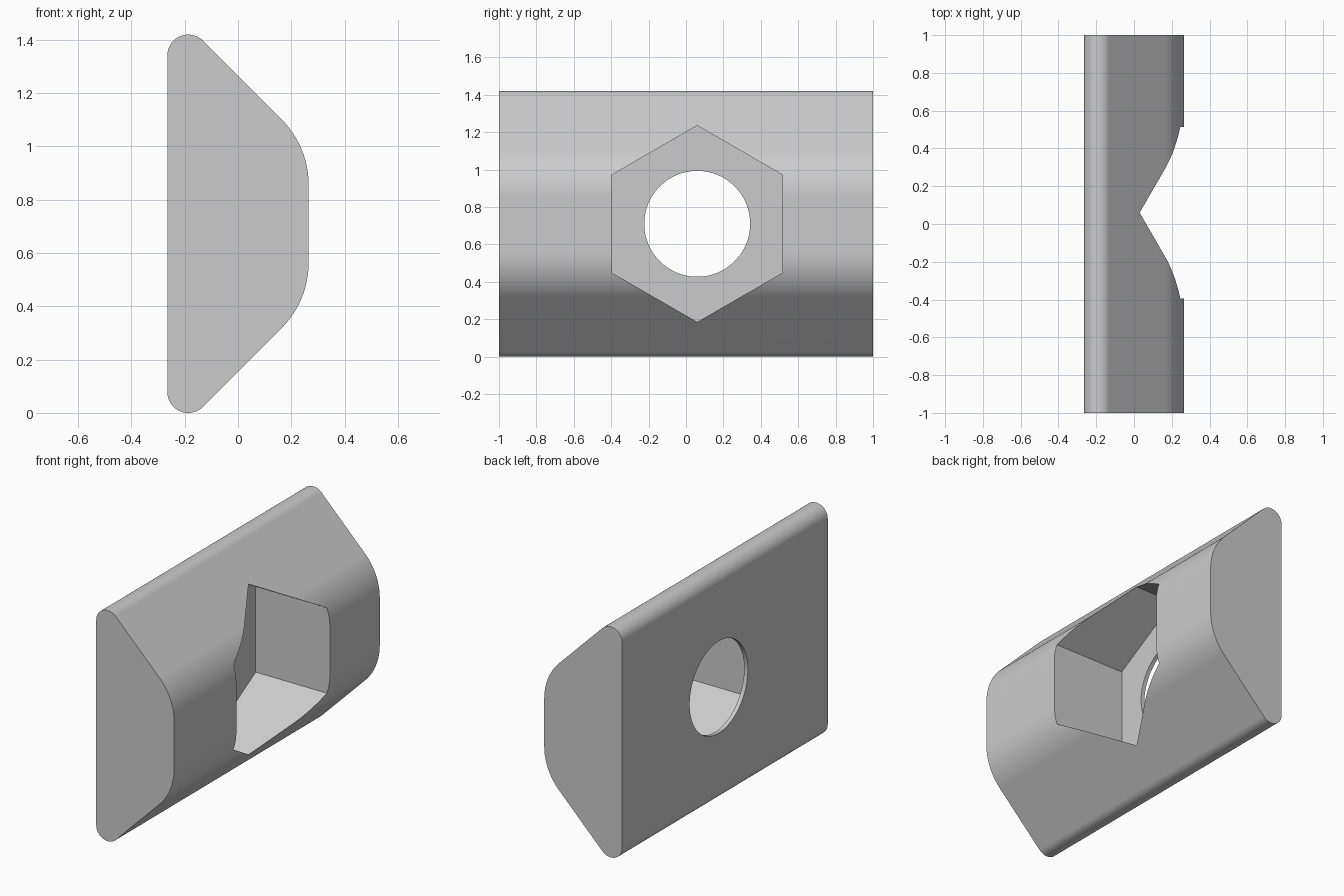
import bpy, bmesh, math
from mathutils import Matrix

cube = bpy.data.objects.get("Cube")
if cube:
    bpy.data.objects.remove(cube, do_unlink=True)

HALF_LENGTH, HALF_DEPTH, HEIGHT = 1.0, 0.265, 1.42
MID = HEIGHT / 2
TIP_R, NOSE_R = 0.078, 0.345
HOLE_Y = 0.06
POCKET_FLOOR = -0.24

grey = bpy.data.materials.new("plain grey")
grey.use_nodes = True
grey.diffuse_color = (0.6, 0.6, 0.6, 1)
grey.node_tree.nodes["Principled BSDF"].inputs["Base Color"].default_value = grey.diffuse_color


def make_object(name, bm):
    bmesh.ops.recalc_face_normals(bm, faces=bm.faces)
    mesh = bpy.data.meshes.new(name)
    bm.to_mesh(mesh)
    bm.free()
    mesh.materials.append(grey)
    obj = bpy.data.objects.new(name, mesh)
    bpy.context.collection.objects.link(obj)
    return obj


def arc(cx, cz, r, start, end, steps):
    angles = [math.radians(start + (end - start) * i / steps) for i in range(steps + 1)]
    return [(cx + r * math.cos(a), cz + r * math.sin(a)) for a in angles]


def prism_along_x(name, sides, radius, x0, x1, turn=0):
    bm = bmesh.new()
    bmesh.ops.create_cone(bm, cap_ends=True, segments=sides, radius1=radius,
                          radius2=radius, depth=x1 - x0)
    place = (Matrix.Translation(((x0 + x1) / 2, HOLE_Y, MID))
             @ Matrix.Rotation(math.pi / 2, 4, 'Y') @ Matrix.Rotation(turn, 4, 'Z'))
    bm.transform(place)
    return make_object(name, bm)


# Body: rounded, tapered section swept along its length
nose_z = MID + (HEIGHT - 0.42 - MID) - NOSE_R * math.tan(math.pi / 8)
upper = arc(TIP_R - HALF_DEPTH, HEIGHT - TIP_R, TIP_R, 180, 45, 24)
upper += arc(HALF_DEPTH - NOSE_R, nose_z, NOSE_R, 45, 0, 20)
section = upper + [(x, HEIGHT - z) for x, z in reversed(upper)]
bm = bmesh.new()
end = bm.faces.new([bm.verts.new((x, -HALF_LENGTH, z)) for x, z in section])
sweep = bmesh.ops.extrude_face_region(bm, geom=[end], use_keep_orig=True)
moved = [v for v in sweep["geom"] if isinstance(v, bmesh.types.BMVert)]
bmesh.ops.translate(bm, verts=moved, vec=(0, 2 * HALF_LENGTH, 0))
body = make_object("nut_block", bm)

# Hexagonal pocket with points up and down, and round through hole
hexagon = prism_along_x("hex_pocket_cutter", 6, 0.525, POCKET_FLOOR, 0.5)
if max(v.co.z for v in hexagon.data.vertices) < MID + 0.5:
    hexagon.data.transform(Matrix.Translation((0, HOLE_Y, MID))
                           @ Matrix.Rotation(math.pi / 6, 4, 'X')
                           @ Matrix.Translation((0, -HOLE_Y, -MID)))
hole = prism_along_x("round_hole_cutter", 96, 0.283, -0.5, 0.5)

bpy.ops.object.select_all(action='DESELECT')
bpy.context.view_layer.objects.active = body
body.select_set(True)
for cutter in (hexagon, hole):
    cutter.hide_render = True
    cut = body.modifiers.new("cut", 'BOOLEAN')
    cut.operation, cut.solver, cut.object = 'DIFFERENCE', 'EXACT', cutter
    bpy.ops.object.modifier_apply(modifier=cut.name)
    bpy.data.objects.remove(cutter, do_unlink=True)

# Smooth rounds, crisp edges
bpy.ops.object.shade_smooth_by_angle(angle=math.radians(25))
weighted = body.modifiers.new("weighted normals", 'WEIGHTED_NORMAL')
weighted.keep_sharp = True
